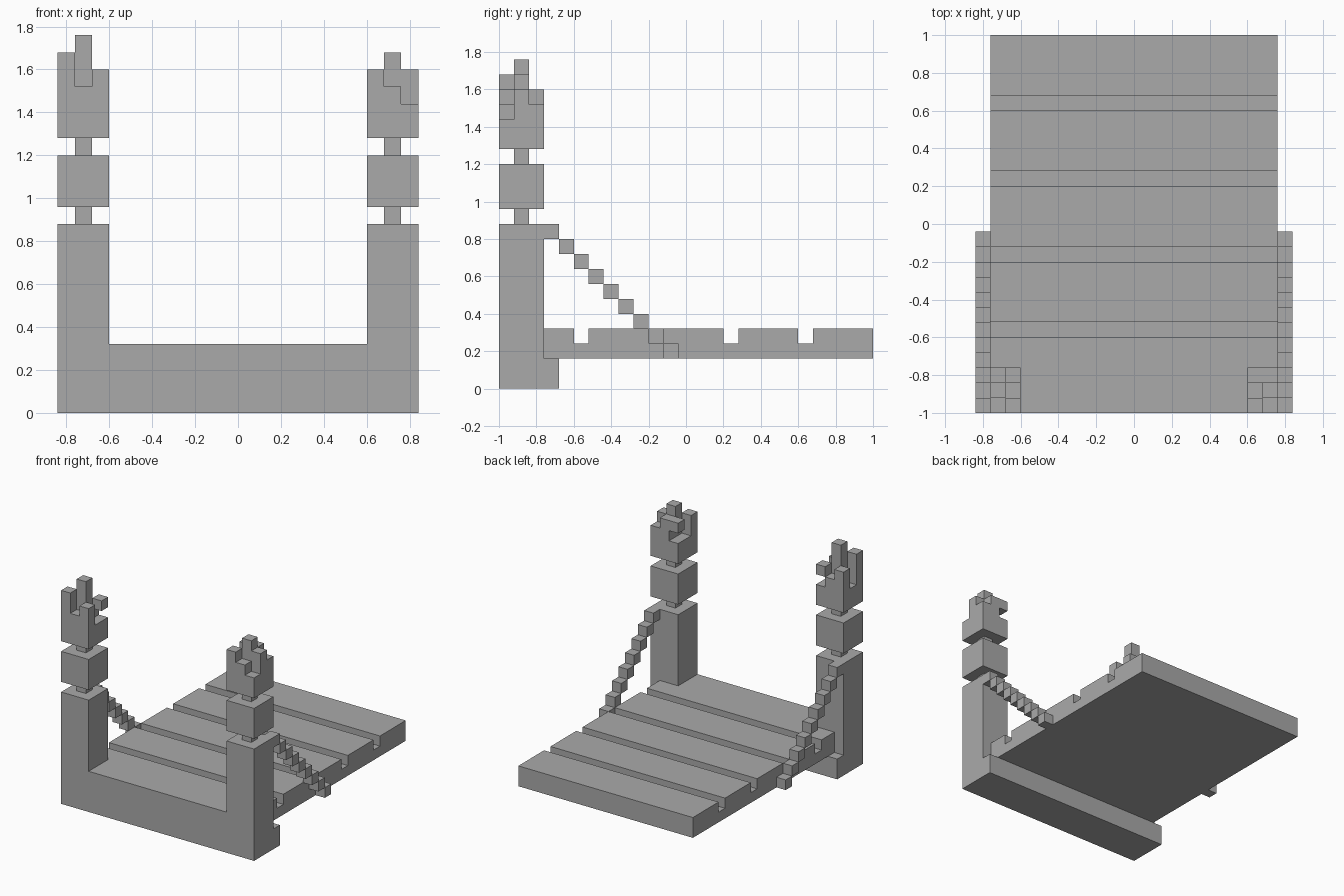
import bpy
import bmesh
from mathutils import Vector

U = 0.08                              # block size
ORIGIN = Vector((-0.84, -1.0, 0.0))   # corner of the block grid

cube = bpy.data.objects.get("Cube")
if cube:
    bpy.data.objects.remove(cube, do_unlink=True)

stone = bpy.data.materials.new("stone_grey")
stone.use_nodes = True
GREY = (0.4, 0.4, 0.4, 1)
stone.diffuse_color = GREY
stone.node_tree.nodes["Principled BSDF"].inputs["Base Color"].default_value = GREY


def finish(name, bm):
    bmesh.ops.recalc_face_normals(bm, faces=bm.faces)
    mesh = bpy.data.meshes.new(name)
    bm.to_mesh(mesh)
    bm.free()
    mesh.materials.append(stone)
    obj = bpy.data.objects.new(name, mesh)
    bpy.context.collection.objects.link(obj)
    return obj


def add_box(bm, lo, hi):
    """Box between two corners given in block units."""
    lo, hi = Vector(lo), Vector(hi)
    verts = bmesh.ops.create_cube(bm, size=1)["verts"]
    for v in verts:
        unit = v.co + Vector((0.5, 0.5, 0.5))
        v.co = ORIGIN + U * (lo + unit * (hi - lo))


def boxes(name, pairs):
    bm = bmesh.new()
    for lo, hi in pairs:
        add_box(bm, lo, hi)
    return finish(name, bm)


def extrude_profile(name, points, direction):
    """Closed outline in block units, pushed along a direction."""
    bm = bmesh.new()
    face = bm.faces.new([bm.verts.new(ORIGIN + U * Vector(p)) for p in points])
    result = bmesh.ops.extrude_face_region(bm, geom=[face], use_keep_orig=True)
    moved = [g for g in result["geom"] if isinstance(g, bmesh.types.BMVert)]
    bmesh.ops.translate(bm, verts=moved, vec=U * Vector(direction))
    return finish(name, bm)


# Gate frame: two posts joined by a sill
frame = [(0, 0), (21, 0), (21, 11), (18, 11), (18, 4), (3, 4), (3, 11), (0, 11)]
extrude_profile("gate_frame", [(x, 0, z) for x, z in frame], (0, 3, 0))
boxes("sill_ledge", [((0, 3, 0), (21, 4, 2))])

# Plank deck with grooves across it
outline = [(3, 2), (3, 4)]
for y in (5, 10, 15, 20):
    outline += [(y, 4), (y, 3), (y + 1, 3), (y + 1, 4)]
outline += [(25, 4), (25, 2)]
extrude_profile("plank_deck", [(1, y, z) for y, z in outline], (19, 0, 0))

# Top height of each flame column, rows from front to back, columns along x
FLAMES = {
    "right": ((21, 19, 20), (18, 22, 18), (20, 19, 18)),
    "left": ((20, 19, 18), (18, 21, 20), (18, 20, 19)),
}

for side, x0, inner, chain_x in (("right", 0, 2, 0), ("left", 18, 18, 20)):
    # Stacked lantern blocks on thin necks
    for z, part in ((11, "lower"), (15, "upper")):
        boxes(f"{side}_{part}_neck", [((x0 + 1, 1, z), (x0 + 2, 2, z + 1))])
    boxes(f"{side}_post_block", [((x0, 0, 12), (x0 + 3, 3, 15))])

    # Flame: solid base, uneven columns, one ember hanging at the inner back
    parts = [((x0, 0, 16), (x0 + 3, 3, 18))]
    for j, row in enumerate(FLAMES[side]):
        for i, top in enumerate(row):
            if top > 18:
                parts.append(((x0 + i, j, 18), (x0 + i + 1, j + 1, top)))
    parts.append(((inner, 2, 19), (inner + 1, 3, 20)))
    boxes(f"{side}_flame", parts)

    # Chain stepping down from the post to the deck edge
    boxes(f"{side}_chain", [((chain_x, 3 + n, 10 - n), (chain_x + 1, 4 + n, 11 - n))
                            for n in range(9)])
